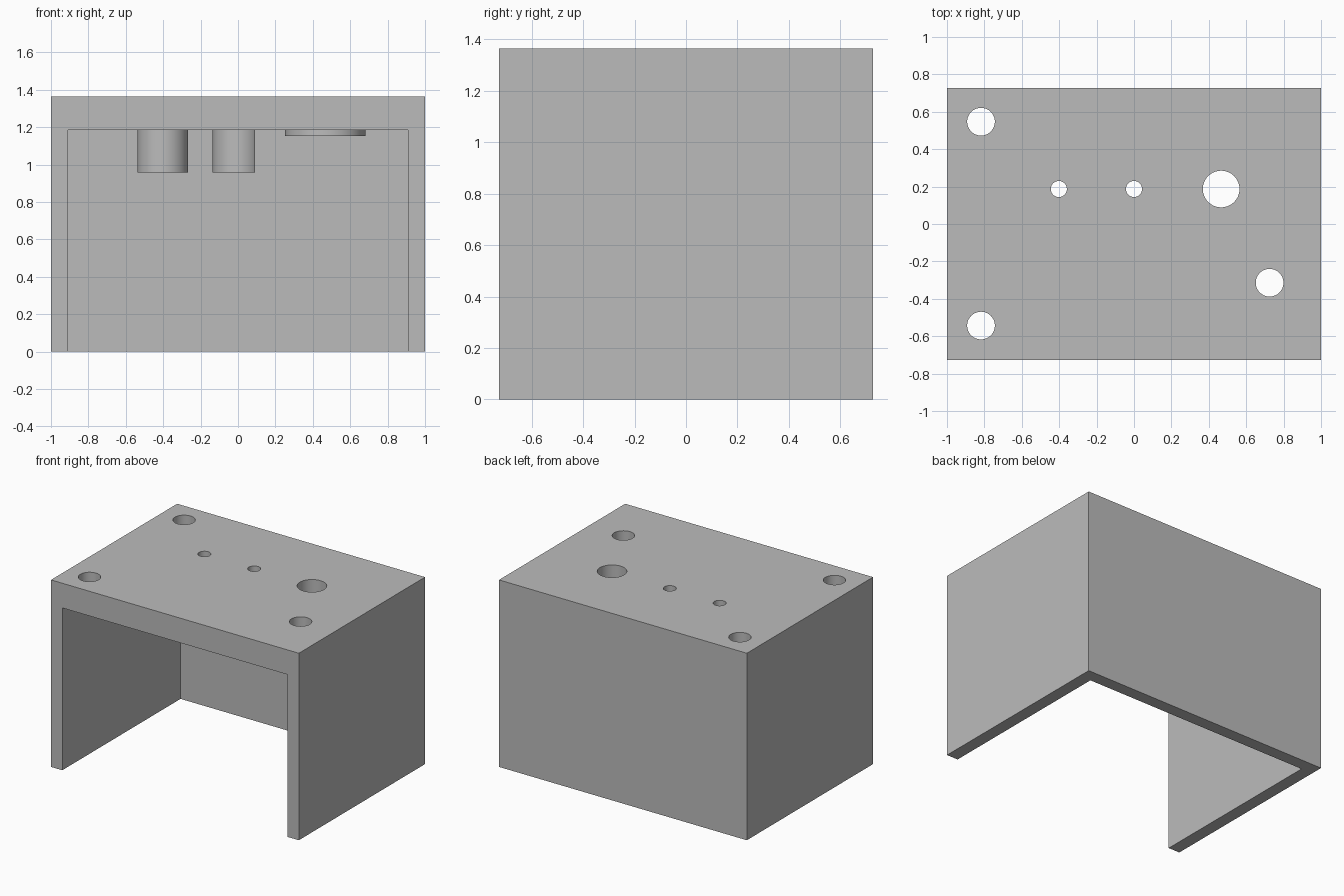
import bpy, math

cube = bpy.data.objects.get("Cube")
if cube:
    bpy.data.objects.remove(cube, do_unlink=True)

W, D, H = 2.0, 1.454, 1.364      # outer size
WALL, TOP = 0.091, 0.18          # wall and top plate thickness
CEIL = H - TOP
ROW_Y = 0.187                    # row of control holes

grey = bpy.data.materials.new("plain grey")
grey.use_nodes = True
grey.diffuse_color = (0.5, 0.5, 0.5, 1)
grey.node_tree.nodes["Principled BSDF"].inputs["Base Color"].default_value = grey.diffuse_color


def box(name, lo, hi):
    bpy.ops.mesh.primitive_cube_add(size=1, location=[(a + b) / 2 for a, b in zip(lo, hi)])
    ob = bpy.context.object
    ob.name = name
    ob.scale = [b - a for a, b in zip(lo, hi)]
    bpy.ops.object.transform_apply(location=True, rotation=True, scale=True)
    ob.data.materials.append(grey)
    return ob


def cylinder(name, x, y, r, z0, z1):
    bpy.ops.mesh.primitive_cylinder_add(vertices=64, radius=r, depth=z1 - z0,
                                        location=(x, y, (z0 + z1) / 2))
    ob = bpy.context.object
    ob.name = name
    bpy.ops.object.transform_apply(location=True, rotation=True, scale=True)
    ob.data.materials.append(grey)
    return ob


def cut(ob, cutter):
    cutter.hide_render = True
    mod = ob.modifiers.new("cut", "BOOLEAN")
    mod.operation, mod.solver, mod.object = "DIFFERENCE", "EXACT", cutter
    bpy.ops.object.select_all(action="DESELECT")
    bpy.context.view_layer.objects.active = ob
    ob.select_set(True)
    bpy.ops.object.modifier_apply(modifier=mod.name)
    bpy.data.objects.remove(cutter, do_unlink=True)


def drill(ob, x, y, r):
    cut(ob, cylinder("drill", x, y, r, 0.5, H + 0.2))


def smooth(ob):
    bpy.ops.object.select_all(action="DESELECT")
    bpy.context.view_layer.objects.active = ob
    ob.select_set(True)
    bpy.ops.object.shade_smooth_by_angle(angle=math.radians(30))


# Casing: open at the front and the bottom
casing = box("casing", (-W / 2, -D / 2, 0), (W / 2, D / 2, H))
cut(casing, box("hollow", (-W / 2 + WALL, -D, -1), (W / 2 - WALL, D / 2 - WALL, CEIL)))

# Mounting holes in the top plate
for x, y in [(-0.818, 0.547), (-0.818, -0.543), (0.725, -0.314)]:
    drill(casing, x, y, 0.074)

# Hollow bosses under the control holes: name, x, hole radius, boss radius, bottom
bosses = [("left_boss", -0.402, 0.043, 0.136, 0.957),
          ("middle_boss", 0.0, 0.043, 0.136, 0.957),
          ("large_hole_ring", 0.466, 0.098, 0.215, 1.153)]
for name, x, hole, radius, bottom in bosses:
    boss = cylinder(name, x, ROW_Y, radius, bottom, CEIL)
    drill(casing, x, ROW_Y, hole)
    drill(boss, x, ROW_Y, hole)
    if name == "middle_boss":    # flat side facing the large hole
        cut(boss, box("flat", (0.09, -0.5, 0.5), (0.5, 0.6, H)))
    smooth(boss)
smooth(casing)
